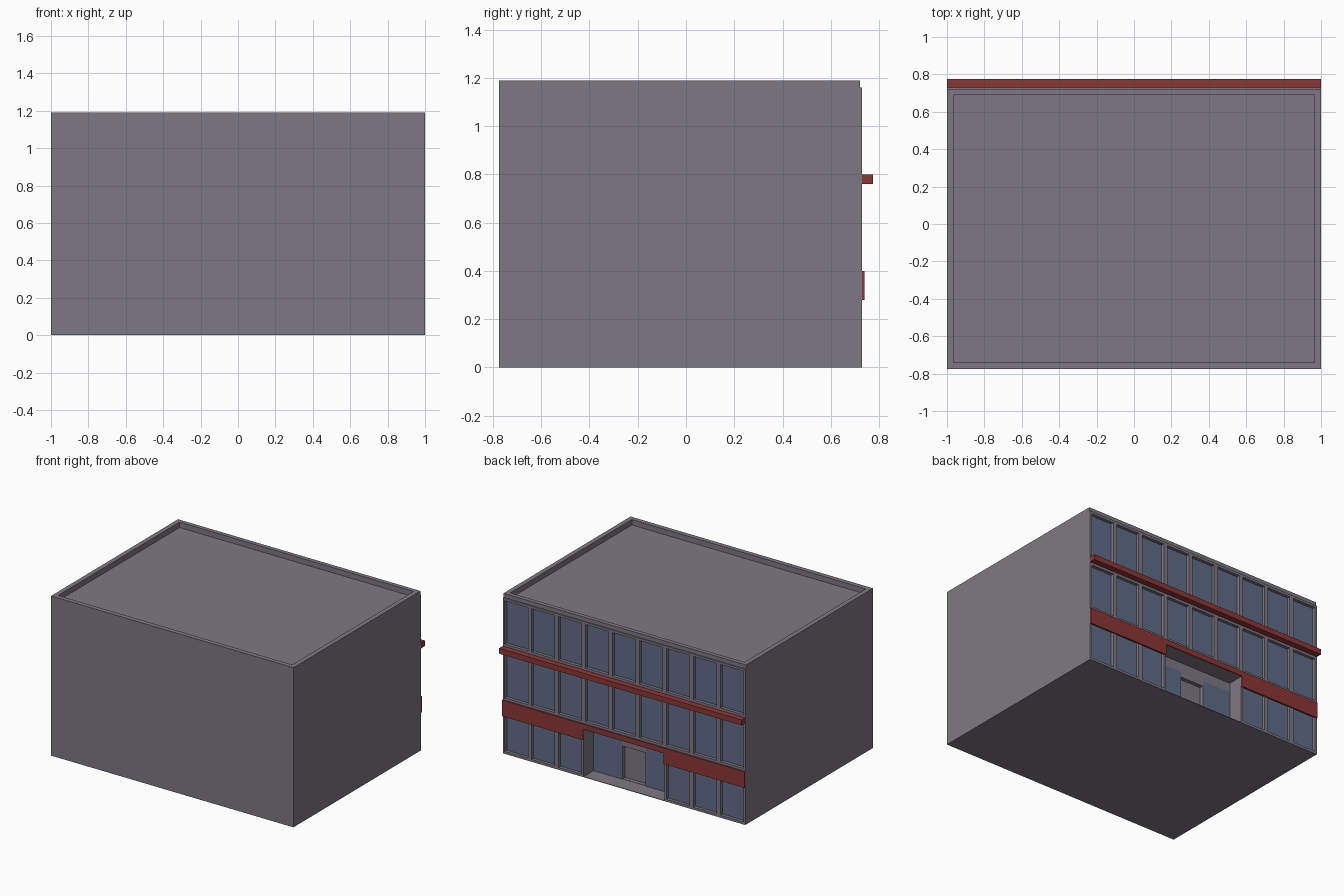
import bpy, bmesh
from mathutils import Vector

if "Cube" in bpy.data.objects:
    bpy.data.objects.remove(bpy.data.objects["Cube"])


def material(name, rgb):
    m = bpy.data.materials.new(name)
    m.diffuse_color = (*rgb, 1)
    m.use_nodes = True
    m.node_tree.nodes["Principled BSDF"].inputs["Base Color"].default_value = m.diffuse_color
    return m


GREY = material("grey wall", (0.205, 0.191, 0.227))
RED = material("red trim", (0.26, 0.037, 0.037))
GLASS = material("blue glass", (0.115, 0.15, 0.245))


def boxes(name, spans, mats):
    """One object made of boxes, each given as (x0, x1, y0, y1, z0, z1)."""
    bm = bmesh.new()
    for x0, x1, y0, y1, z0, z1 in spans:
        made = bmesh.ops.create_cube(bm, size=1)["verts"]
        size = Vector((x1 - x0, y1 - y0, z1 - z0))
        mid = Vector((x0 + x1, y0 + y1, z0 + z1)) / 2
        for v in made:
            v.co = v.co * size + mid
    me = bpy.data.meshes.new(name)
    bm.to_mesh(me)
    bm.free()
    for m in mats:
        me.materials.append(m)
    ob = bpy.data.objects.new(name, me)
    bpy.context.collection.objects.link(ob)
    return ob


def carve(ob, spans):
    """Cut boxes out of an object and keep the resulting mesh."""
    cutter = boxes("cutter", spans, [GREY])
    cutter.hide_render = True
    mod = ob.modifiers.new("cut", "BOOLEAN")
    mod.operation = "DIFFERENCE"
    mod.solver = "EXACT"
    mod.object = cutter
    deps = bpy.context.evaluated_depsgraph_get()
    mesh = bpy.data.meshes.new_from_object(ob.evaluated_get(deps))
    ob.modifiers.clear()
    ob.data = mesh
    bpy.data.objects.remove(cutter)


WALL_Y, PANE_Y, RECESS_Y, HALF = 0.73, 0.706, 0.61, 1 / 3

# Main block
body = boxes("building_body", [(-1, 1, -0.775, WALL_Y, 0, 1.19)], [GREY, GLASS])

# Sunken roof, facade step at the top, and three rows of nine windows
cuts = [(-0.965, 0.965, -0.74, 0.69, 1.15, 1.4),
        (-1.2, 1.2, 0.722, 0.9, 1.16, 1.4)]
for floor in range(3):
    for bay in range(9):
        if floor == 0 and 3 <= bay <= 5:
            continue
        x = -1 + (bay + 0.5) * 2 / 9
        z = floor * 0.4
        cuts.append((x - 0.095, x + 0.095, PANE_Y, 0.9, z + 0.018, z + 0.342))
carve(body, cuts)

# Entrance recess, then the door opening in its back wall
carve(body, [(-HALF, HALF, RECESS_Y, 0.9, 0.004, 0.36)])
carve(body, [(-0.095, 0.095, RECESS_Y - 0.03, 0.65, 0.006, 0.25)])

# Window panes are the back faces of the window openings
for p in body.data.polygons:
    p.material_index = int(p.normal.y > 0.9 and abs(p.center.y - PANE_Y) < 0.003)

# Glass beside the door
boxes("entrance_glass",
      [(s * 0.216 - 0.116, s * 0.216 + 0.116, RECESS_Y - 0.002, RECESS_Y + 0.003, 0.004, 0.29)
       for s in (-1, 1)], [GLASS])

# Red ledge between the upper floors
boxes("upper_ledge", [(-1, 1, 0.725, 0.775, 0.76, 0.80)], [RED])

# Red band above the ground floor, notched over the entrance
bm = bmesh.new()
outline = [(-1, 0.28), (-HALF, 0.28), (-HALF, 0.36), (HALF, 0.36),
           (HALF, 0.28), (1, 0.28), (1, 0.40), (-1, 0.40)]
face = bm.faces.new([bm.verts.new((x, 0.727, z)) for x, z in outline])
ext = bmesh.ops.extrude_face_region(bm, geom=[face])["geom"]
for v in ext:
    if isinstance(v, bmesh.types.BMVert):
        v.co.y = 0.739
bmesh.ops.recalc_face_normals(bm, faces=bm.faces)
me = bpy.data.meshes.new("lower_band")
bm.to_mesh(me)
bm.free()
me.materials.append(RED)
bpy.context.collection.objects.link(bpy.data.objects.new("lower_band", me))
